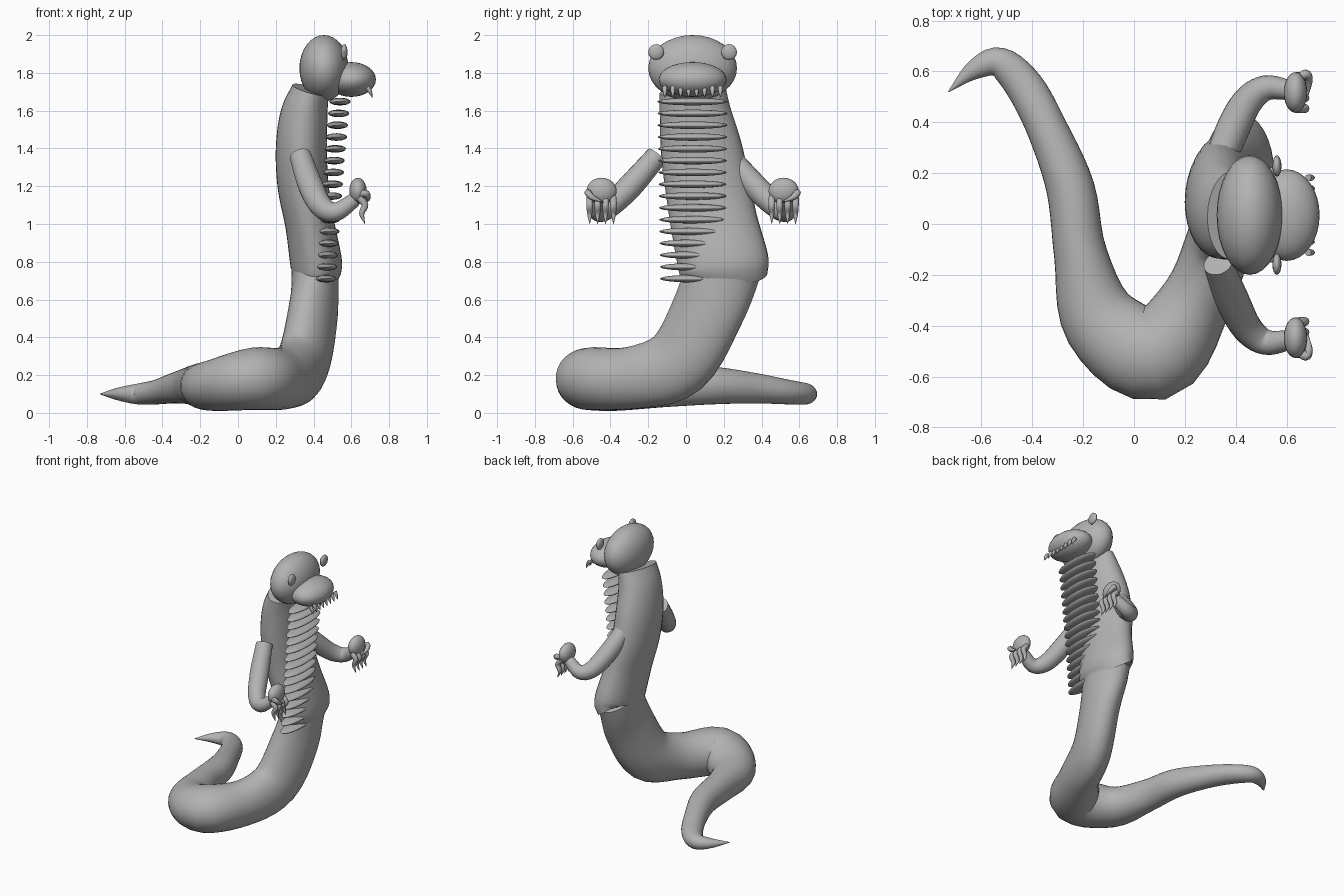
import bpy, bmesh, math
from mathutils import Vector

cube = bpy.data.objects.get("Cube")
if cube:
    bpy.data.objects.remove(cube, do_unlink=True)

MID = 0.035  # plane of symmetry of the upper body
grey = bpy.data.materials.new("plain grey")
grey.use_nodes = True
grey.diffuse_color = (0.45, 0.45, 0.45, 1)
grey.node_tree.nodes["Principled BSDF"].inputs["Base Color"].default_value = grey.diffuse_color


def finish(name, bm):
    bmesh.ops.recalc_face_normals(bm, faces=bm.faces)
    mesh = bpy.data.meshes.new(name)
    bm.to_mesh(mesh)
    bm.free()
    mesh.materials.append(grey)
    obj = bpy.data.objects.new(name, mesh)
    bpy.context.collection.objects.link(obj)
    bpy.ops.object.select_all(action='DESELECT')
    obj.select_set(True)
    bpy.context.view_layer.objects.active = obj
    bpy.ops.object.shade_smooth_by_angle(angle=math.radians(45))
    return obj


def ellipsoid(name, centre, radii, segments=32):
    bm = bmesh.new()
    bmesh.ops.create_uvsphere(bm, u_segments=segments, v_segments=segments // 2, radius=1)
    bmesh.ops.scale(bm, vec=radii, verts=bm.verts)
    bmesh.ops.translate(bm, vec=centre, verts=bm.verts)
    return finish(name, bm)


def spline(points, steps):
    """Smooth curve through tuples of position and radii."""
    pts = [Vector(p) for p in points]
    pts = [2 * pts[0] - pts[1]] + pts + [2 * pts[-1] - pts[-2]]
    out = []
    for a, b, c, d in zip(pts, pts[1:], pts[2:], pts[3:]):
        for i in range(steps):
            t = i / steps
            out.append(0.5 * (2 * b + (c - a) * t + (2 * a - 5 * b + 4 * c - d) * t * t
                              + (3 * b - a - 3 * c + d) * t ** 3))
    return out + [pts[-2]]


def tube(name, points, ref=(0, 0, 1), sides=32, steps=5):
    """Sweep an ellipse along (x, y, z, side radius, other radius)."""
    path = spline(points, steps)
    ref = Vector(ref)
    bm = bmesh.new()
    rings = []
    for i, p in enumerate(path):
        ahead, behind = path[min(i + 1, len(path) - 1)], path[max(i - 1, 0)]
        tangent = (Vector(ahead[:3]) - Vector(behind[:3])).normalized()
        side = tangent.cross(ref).normalized()
        other = side.cross(tangent)
        ring = []
        for k in range(sides):
            a = math.tau * k / sides
            ring.append(bm.verts.new(Vector(p[:3]) + side * math.cos(a) * max(p[3], 0.001)
                                     + other * math.sin(a) * max(p[4], 0.001)))
        rings.append(ring)
    for r, s in zip(rings, rings[1:]):
        for k in range(sides):
            n = (k + 1) % sides
            bm.faces.new((r[k], r[n], s[n], s[k]))
    bm.faces.new(rings[0])
    bm.faces.new(rings[-1])
    return finish(name, bm)


# Lower body, sweeping down into the coil and out to the tail tip
tube("lower_body_and_tail", [
    (.41, .21, .80, .125, .20), (.40, .12, .55, .125, .195), (.345, -.04, .27, .13, .19),
    (.25, -.29, .185, .14, .165), (.08, -.51, .18, .185, .165), (-.13, -.38, .145, .155, .135),
    (-.21, -.12, .145, .105, .115), (-.25, .14, .145, .095, .10), (-.34, .37, .13, .08, .08),
    (-.43, .54, .11, .075, .065), (-.53, .635, .10, .06, .055), (-.63, .605, .10, .038, .035),
    (-.73, .52, .10, .002, .002)])

# Torso with a rounded lower rim and an open-cut look at the neck
tube("torso", [
    (.41, .205, .745, .115, .215), (.415, .20, .785, .137, .24), (.38, .15, 1.0, .13, .23),
    (.345, .115, 1.2, .135, .225), (.335, .08, 1.4, .135, .215), (.35, .05, 1.58, .125, .19),
    (.385, .035, 1.71, .10, .175)], ref=(0, 1, 0))

# Head, snout, eyes and teeth
ellipsoid("head", (.455, MID, 1.825), (.13, .235, .175))
ellipsoid("snout", (.60, MID, 1.765), (.13, .18, .092))
for label, s in (("left", 1), ("right", -1)):
    ellipsoid(label + "_eye", (.562, MID + s * .193, 1.91), (.018, .042, .042), 16)
for i in range(8):
    y = MID + (i - 3.5) * .042
    tube(f"tooth_{i + 1}", [(.685, y, 1.725, .014, .014), (.70, y, 1.70, .011, .011),
                            (.71, y, 1.67, .001, .001)], ref=(0, 1, 0), sides=10, steps=2)

# Belly plates
plates = spline([(.54, MID, 1.65), (.515, MID, 1.40), (.495, MID, 1.15),
                 (.48, MID, .95), (.465, .03, .71)], 15)
for i in range(16):
    z = 1.648 - i * .0625
    x = min(plates, key=lambda p: abs(p.z - z)).x
    ellipsoid(f"belly_plate_{i + 1}", (x, MID, z), (.056, .187 - .001 * i, .02))

# Arms, hands and claws, mirrored about the middle of the upper body
for label, s in (("left", 1), ("right", -1)):
    def limb(name, pts, **kw):
        return tube(label + name, [(x, MID + s * y, z, r, r) for x, y, z, r in pts], **kw)

    limb("_arm", [(.33, .19, 1.36, .058), (.385, .33, 1.20, .066), (.445, .445, 1.09, .06),
                  (.52, .50, 1.065, .05), (.62, .49, 1.13, .038)], sides=20)
    ellipsoid(label + "_palm", (.635, MID + s * .482, 1.175), (.046, .08, .07), 24)
    for i in range(4):
        y = .482 + (i - 1.5) * .042
        limb(f"_finger_{i + 1}", [(.64, y, 1.14, .018), (.672, y, 1.10, .018),
                                  (.655, y, 1.055, .014), (.672, y, 1.0, .001)],
             ref=(0, 1, 0), sides=10, steps=4)
    limb("_thumb", [(.645, .53, 1.15, .018), (.675, .555, 1.165, .018),
                    (.688, .53, 1.14, .015), (.685, .47, 1.115, .001)], sides=10, steps=4)
